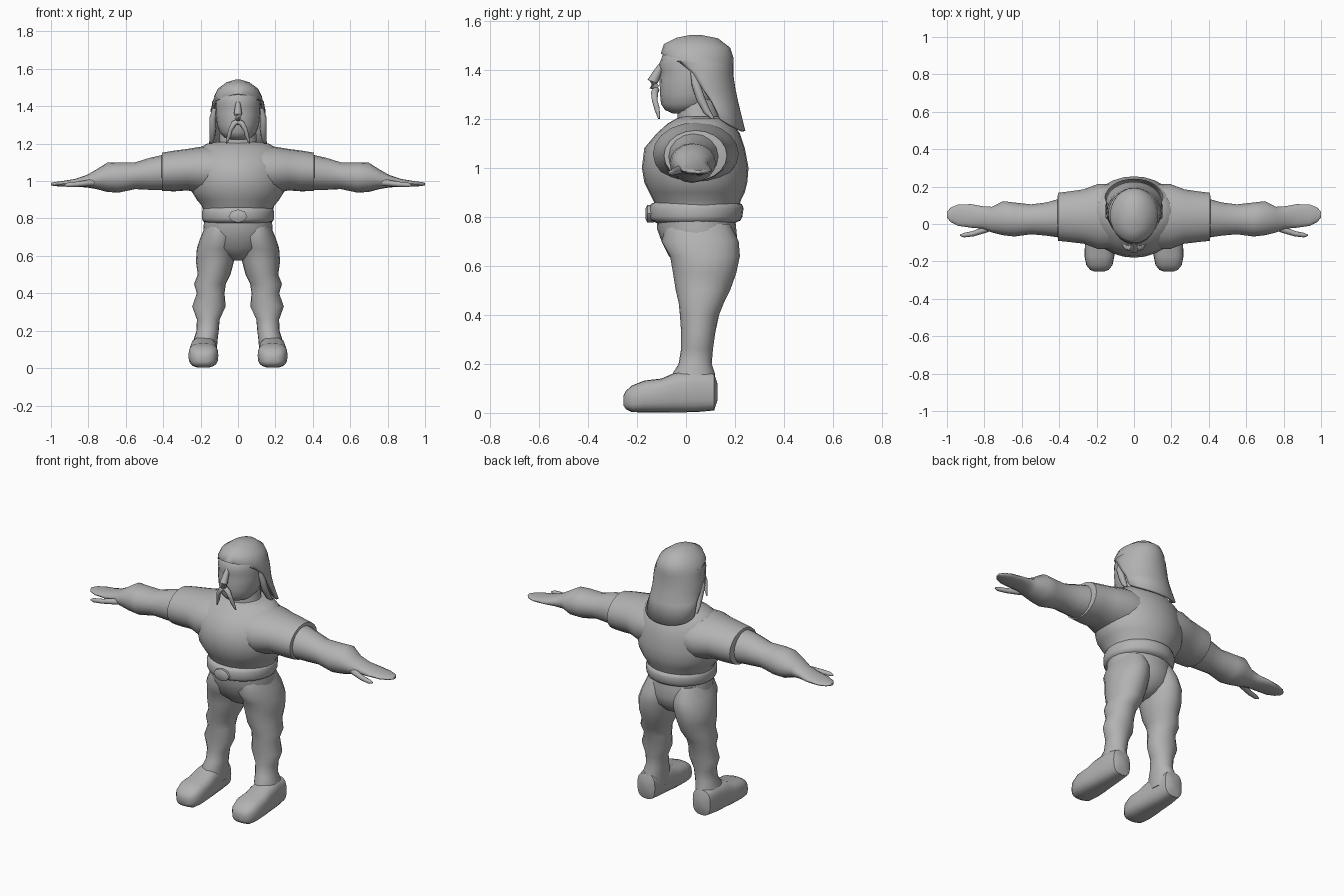
import bpy, bmesh, math
from mathutils import Vector

clay = bpy.data.materials.new("grey_clay")
clay.diffuse_color = (0.45, 0.45, 0.45, 1)


def finish(name, bm, mirror=False, angle=50):
    bmesh.ops.recalc_face_normals(bm, faces=bm.faces)
    me = bpy.data.meshes.new(name)
    bm.to_mesh(me)
    bm.free()
    me.materials.append(clay)
    ob = bpy.data.objects.new(name, me)
    bpy.context.collection.objects.link(ob)
    bpy.ops.object.select_all(action='DESELECT')
    ob.select_set(True)
    bpy.context.view_layer.objects.active = ob
    bpy.ops.object.shade_smooth_by_angle(angle=math.radians(angle))
    if mirror:
        ob.modifiers.new("mirror", 'MIRROR')
    return ob


def bridge(bm, rows, closed=True):
    n = len(rows[0])
    for a, b in zip(rows, rows[1:]):
        for i in range(n if closed else n - 1):
            j = (i + 1) % n
            bm.faces.new((a[i], a[j], b[j], b[i]))


def loft(name, axis, rings, mirror=False, power=1.0, n=20):
    """Rings are (position on axis, min, max, min, max) of the other two axes."""
    bm = bmesh.new()
    rows = []
    for p, a0, a1, b0, b1 in rings:
        row = []
        for i in range(n):
            t = 2 * math.pi * i / n
            c, s = math.cos(t), math.sin(t)
            c = math.copysign(abs(c) ** power, c)
            s = math.copysign(abs(s) ** power, s)
            co = [(a0 + a1) / 2 + c * (a1 - a0) / 2, (b0 + b1) / 2 + s * (b1 - b0) / 2]
            co.insert("xyz".index(axis), p)
            row.append(bm.verts.new(co))
        rows.append(row)
    bridge(bm, rows)
    bm.faces.new(rows[0])
    bm.faces.new(rows[-1])
    return finish(name, bm, mirror)


def tube(name, points, mirror=False, n=8):
    """Tapered tube through (x, y, z, radius) points."""
    bm = bmesh.new()
    rows = []
    for k, p in enumerate(points):
        d = Vector(points[min(k + 1, len(points) - 1)][:3]) - Vector(points[max(k - 1, 0)][:3])
        q = d.to_track_quat('Z', 'Y')
        rows.append([bm.verts.new(Vector(p[:3]) + q @ Vector(
            (p[3] * math.cos(2 * math.pi * i / n), p[3] * math.sin(2 * math.pi * i / n), 0)))
            for i in range(n)])
    bridge(bm, rows)
    bm.faces.new(rows[0])
    bm.faces.new(rows[-1])
    return finish(name, bm, mirror)


def body(rows):
    """Centred z rings from (z, half width, front y, back y)."""
    return [(z, -w, w, f, b) for z, w, f, b in rows]


# Torso, belt and hips
loft("torso", 'z', body([
    (0.84, .185, -.12, .215), (0.87, .195, -.135, .225), (0.90, .22, -.15, .24),
    (0.94, .245, -.17, .25), (1.0, .255, -.18, .255), (1.08, .25, -.17, .24),
    (1.14, .235, -.12, .22), (1.18, .20, -.075, .19), (1.2, .165, -.04, .17),
    (1.21, .11, -.02, .14)]), n=28)
loft("belt", 'z', body([
    (0.775, .17, -.12, .20), (0.785, .187, -.143, .222), (0.80, .193, -.15, .23),
    (0.835, .193, -.15, .235), (0.852, .187, -.143, .228), (0.862, .17, -.12, .20)]), n=28)
loft("hips", 'z', body([
    (0.575, .03, .02, .11), (0.595, .085, -.02, .15), (0.64, .16, -.07, .195),
    (0.70, .185, -.10, .21), (0.75, .185, -.118, .205), (0.80, .18, -.12, .20)]), n=24)

# Rounded octagonal buckle
loft("buckle", 'y', [(-.165, -.035, .035, .79, .835), (-.158, -.05, .05, .777, .848),
                     (-.13, -.05, .05, .777, .848)], n=8)

# Legs and boots
loft("leg", 'z', [
    (.77, .02, .17, -.08, .18), (.70, .0, .20, -.10, .215), (.64, .008, .22, -.065, .22),
    (.57, .022, .225, -.053, .205), (.50, .04, .215, -.042, .18), (.45, .065, .235, -.03, .155),
    (.40, .072, .22, -.025, .135), (.33, .066, .245, -.02, .12), (.26, .098, .22, -.02, .11),
    (.20, .103, .222, -.03, .105), (.16, .108, .235, -.055, .118), (.08, .115, .24, -.06, .122)],
    mirror=True)
loft("boot", 'y', [
    (.128, .15, .215, .05, .12), (.115, .125, .24, .01, .16), (.04, .12, .25, .003, .175),
    (-.05, .112, .257, .002, .162), (-.10, .108, .262, .002, .14), (-.17, .105, .265, .002, .132),
    (-.22, .115, .255, .003, .112), (-.245, .135, .235, .015, .09), (-.255, .16, .21, .03, .07)],
    mirror=True, power=.7)

# Sleeves, forearms, hands and thumbs
loft("sleeve", 'x', [
    (.10, -.13, .21, .93, 1.185), (.19, -.135, .215, .93, 1.185), (.27, -.105, .185, .95, 1.172),
    (.34, -.097, .175, .945, 1.163), (.405, -.09, .167, .947, 1.152), (.41, -.06, .14, .97, 1.13)],
    mirror=True)
loft("arm", 'x', [
    (.38, -.075, .14, .952, 1.145), (.47, -.062, .115, .953, 1.125), (.55, -.055, .105, .957, 1.10),
    (.64, -.067, .115, .938, 1.10), (.70, -.06, .122, .942, 1.098), (.76, -.045, .092, .958, 1.06),
    (.81, -.025, .095, .966, 1.032), (.87, -.02, .106, .97, 1.012), (.94, -.01, .104, .971, 1.0),
    (.98, .01, .088, .973, .995), (1.0, .035, .065, .977, .99)], mirror=True, n=16)
tube("thumb", [(.75, -.01, .995, .02), (.80, -.032, .99, .017), (.86, -.052, .983, .014),
               (.91, -.06, .979, .012), (.93, -.06, .977, .004)], mirror=True)

# Neck and head
loft("neck", 'z', body([(1.16, .115, -.04, .15), (1.21, .10, -.035, .14), (1.30, .095, -.04, .13)]))
loft("head", 'z', body([
    (1.222, .04, -.055, .04), (1.235, .075, -.085, .09), (1.26, .098, -.102, .13),
    (1.30, .112, -.106, .15), (1.36, .12, -.108, .165), (1.395, .12, -.103, .17),
    (1.42, .12, -.11, .17), (1.46, .112, -.095, .165), (1.50, .08, -.06, .13)]))
tube("nose", [(0, -.095, 1.425, .012), (0, -.118, 1.385, .018), (0, -.136, 1.352, .022),
              (0, -.135, 1.335, .018), (0, -.115, 1.325, .01)])

# Drooping moustache
tube("moustache", [(0, -.122, 1.318, .014), (.022, -.128, 1.308, .015), (.04, -.128, 1.275, .012),
                   (.048, -.118, 1.24, .011), (.062, -.11, 1.20, .004)], mirror=True)

# Long hair: a full cap above, an open drape behind the face below
# (back z, front z, centre y, x radius, y radius, half sweep in turns of pi)
hair_rows = [
    (1.542, 1.542, .04, .015, .02, 1), (1.528, 1.53, .045, .06, .085, 1),
    (1.49, 1.505, .045, .108, .135, 1), (1.45, 1.465, .045, .128, .148, 1),
    (1.42, 1.43, .05, .138, .143, .68), (1.38, 1.385, .055, .146, .138, .56),
    (1.32, 1.32, .065, .147, .137, .49), (1.26, 1.27, .09, .149, .125, .46),
    (1.15, 1.20, .14, .155, .102, .5)]
bm = bmesh.new()
rows = []
for zb, zf, cy, rx, ry, sweep in hair_rows:
    row = []
    for i in range(25):
        u = (i / 24 * 2 - 1)
        a = u * sweep * math.pi
        row.append(bm.verts.new((rx * math.sin(a), cy + ry * math.cos(a), zb + (zf - zb) * u * u)))
    rows.append(row)
bridge(bm, rows, closed=False)
bm.faces.new(rows[0])
bmesh.ops.remove_doubles(bm, verts=bm.verts, dist=.0005)
hair = finish("hair", bm)
thick = hair.modifiers.new("thickness", 'SOLIDIFY')
thick.thickness = .014
thick.offset = -1

# Side locks framing the face
tube("side_lock", [(.125, .03, 1.39, .012), (.135, .04, 1.34, .018), (.134, .06, 1.28, .018),
                   (.138, .085, 1.23, .015), (.145, .11, 1.20, .006)], mirror=True)
